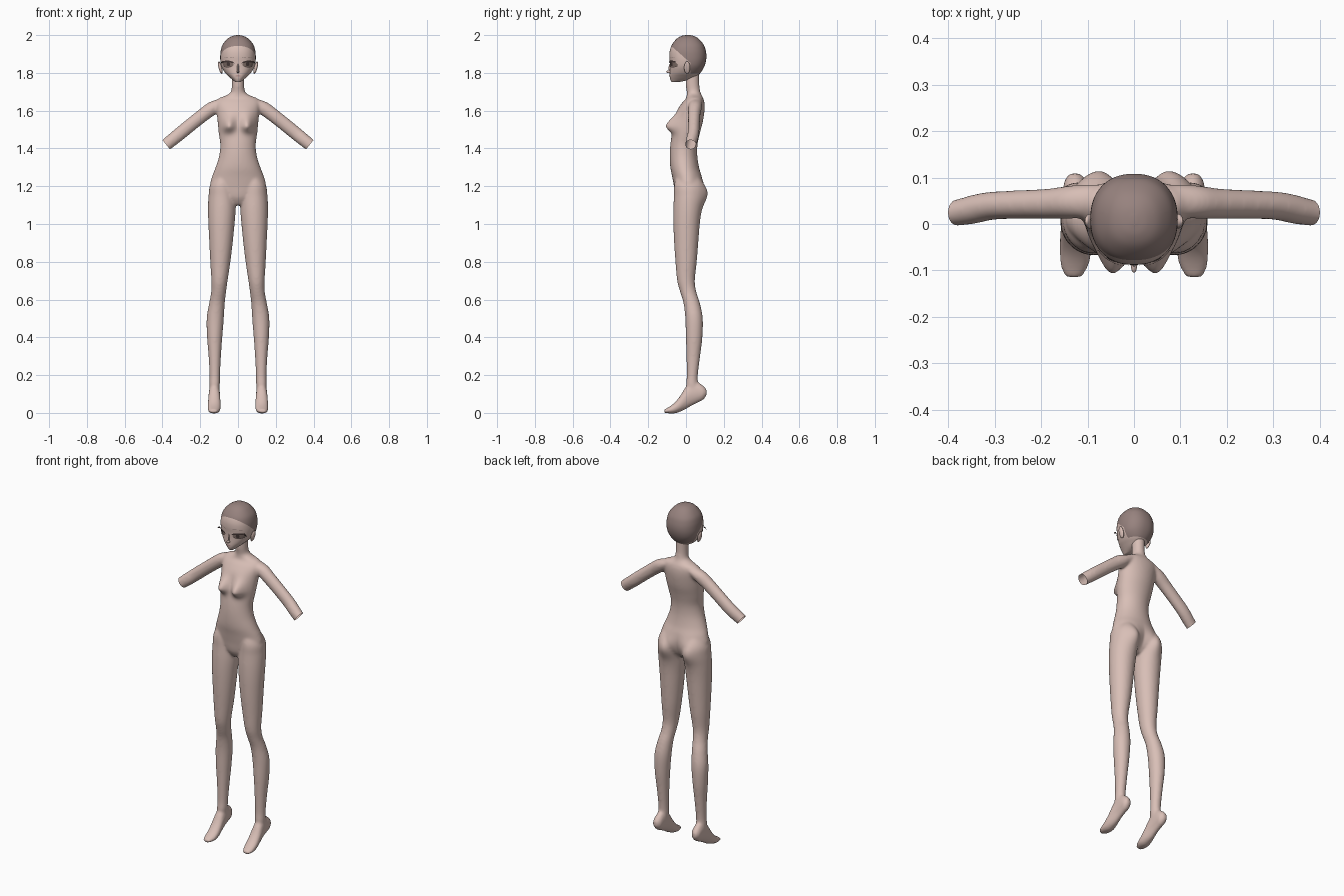
import bpy, bmesh, math
from mathutils import Vector, Matrix

if "Cube" in bpy.data.objects:
    bpy.data.objects.remove(bpy.data.objects["Cube"])

X, Y, Z = Vector((1, 0, 0)), Vector((0, 1, 0)), Vector((0, 0, 1))


def material(name, rgb):
    m = bpy.data.materials.new(name)
    m.diffuse_color = (*rgb, 1)
    m.use_nodes = True
    m.node_tree.nodes["Principled BSDF"].inputs["Base Color"].default_value = m.diffuse_color
    return m


SKIN = material("skin", (0.69, 0.52, 0.47))
SCALP = material("scalp", (0.31, 0.225, 0.21))
DARK = material("lash_dark", (0.06, 0.04, 0.038))
IRIS = material("eye_brown", (0.22, 0.16, 0.14))
LIP = material("lip_pink", (0.5, 0.31, 0.29))


def smooth_rows(rows, steps):
    """Catmull-Rom interpolation of a section table."""
    out = []
    for i in range(len(rows) - 1):
        p0, p1, p2 = rows[max(i - 1, 0)], rows[i], rows[i + 1]
        p3 = rows[min(i + 2, len(rows) - 1)]
        for k in range(steps):
            t = k / steps
            out.append([0.5 * (2 * b + (c - a) * t + (2 * a - 5 * b + 4 * c - d) * t * t
                               + (3 * b - a - 3 * c + d) * t ** 3)
                        for a, b, c, d in zip(p0, p1, p2, p3)])
    out.append(list(rows[-1]))
    return out


def power(c, e):
    return math.copysign(abs(c) ** (2 / e), c)


def loft(bm, rows, origin, axis, u, v, mirror=1, n=40, e=2):
    """Closed superelliptical loft; a row is (t, u0, u1, v0, v1)."""
    rings = []
    for t, u0, u1, v0, v1 in rows:
        ring = []
        for i in range(n):
            a = 2 * math.pi * i / n
            p = (origin + axis * t + u * ((u0 + u1) / 2 + (u1 - u0) / 2 * power(math.cos(a), e))
                 + v * ((v0 + v1) / 2 + (v1 - v0) / 2 * power(math.sin(a), e)))
            ring.append(bm.verts.new((p.x * mirror, p.y, p.z)))
        rings.append(ring)
    for a, b in zip(rings, rings[1:]):
        for i in range(n):
            j = (i + 1) % n
            bm.faces.new((a[i], a[j], b[j], b[i]))
    bm.faces.new(rings[0])
    bm.faces.new(rings[-1])


def ellipsoid(bm, c, r, rot=0):
    m = Matrix.Translation(c) @ Matrix.Rotation(rot, 4, 'Y') @ Matrix.Diagonal((*r, 1))
    bmesh.ops.create_uvsphere(bm, u_segments=32, v_segments=20, radius=1, matrix=m)


def finish(name, bm, *mats, normals=True):
    if normals:
        bmesh.ops.recalc_face_normals(bm, faces=bm.faces[:])
    me = bpy.data.meshes.new(name)
    bm.to_mesh(me)
    bm.free()
    for m in mats:
        me.materials.append(m)
    for p in me.polygons:
        p.use_smooth = True
    ob = bpy.data.objects.new(name, me)
    bpy.context.collection.objects.link(ob)
    return ob


O = Vector((0, 0, 0))
bm = bmesh.new()

# torso and neck: height, half width, front, back
torso = [(1.10, .04, -.03, .04), (1.14, .105, -.054, .065), (1.2, .146, -.064, .083),
         (1.25, .138, -.073, .082), (1.3, .119, -.083, .069), (1.36, .1, -.086, .06),
         (1.42, .094, -.083, .061), (1.48, .102, -.074, .073), (1.54, .108, -.062, .089),
         (1.6, .114, -.047, .098), (1.64, .118, -.022, .098), (1.665, .103, 0, .092),
         (1.682, .06, .004, .083), (1.70, .038, .004, .076), (1.74, .033, -.002, .071),
         (1.82, .034, -.002, .071)]
loft(bm, smooth_rows([(z, -w, w, f, b) for z, w, f, b in torso], 5), O, Z, X, Y)

# leg: height, inner, outer, front, back
leg = [(1.28, .04, .1, -.045, .05), (1.21, .025, .146, -.062, .08), (1.15, .014, .156, -.064, .088),
       (1.08, .012, .159, -.067, .082), (1.0, .018, .157, -.067, .073), (.9, .028, .152, -.063, .065),
       (.8, .04, .147, -.056, .057), (.7, .055, .141, -.047, .047), (.64, .063, .142, -.031, .055),
       (.58, .07, .153, -.013, .074), (.5, .075, .166, -.004, .089), (.4, .083, .164, -.001, .087),
       (.3, .09, .156, .002, .075), (.2, .095, .151, .004, .063), (.15, .096, .152, .0, .064),
       (.11, .1, .15, .005, .08)]
# foot on tiptoe: depth, inner, outer, bottom, top
foot = [(.109, .115, .14, .092, .125), (.09, .1, .151, .068, .145), (.06, .097, .153, .053, .165),
        (.03, .096, .154, .038, .165), (0, .094, .157, .02, .14), (-.03, .091, .16, .006, .092),
        (-.06, .091, .161, -.003, .055), (-.09, .097, .159, -.003, .032), (-.115, .11, .15, 0, .018)]
# arm: distance back from the cut, then across and depth extents
arm = [(-.03, -.033, .033, -.004, .05), (0, -.033, .033, -.004, .053), (.05, -.035, .034, .001, .064),
       (.1, -.036, .035, .009, .07), (.18, -.036, .035, .011, .073), (.26, -.038, .034, .011, .077),
       (.32, -.042, .03, .012, .084), (.38, -.04, .006, .015, .085)]
CUT, ARM = Vector((.38, 0, 1.42)), Vector((-.775, 0, .632))
for s in (1, -1):
    loft(bm, smooth_rows(leg, 5), O, Z, X, Y, s)
    loft(bm, smooth_rows(foot, 5), O, Y, X, Z, s)
    loft(bm, smooth_rows(arm, 5), CUT, ARM, Vector((.632, 0, .775)), Y, s)

# fuse into one skin
raw = finish("body_raw", bm, SKIN)
mod = raw.modifiers.new("fuse", 'REMESH')
mod.mode, mod.voxel_size, mod.use_smooth_shade = 'VOXEL', .006, True
mod = raw.modifiers.new("soften", 'SMOOTH')
mod.factor, mod.iterations = .5, 14
baked = bpy.data.meshes.new_from_object(raw.evaluated_get(bpy.context.evaluated_depsgraph_get()))
bpy.data.objects.remove(raw)
bm = bmesh.new()
bm.from_mesh(baked)

# swell the breasts and buttocks
for v in bm.verts:
    x, y, z = abs(v.co.x), v.co.y, v.co.z
    if y < .02 and 1.38 < z < 1.68 and x < .14:
        sz = .05 if z > 1.52 else .033
        k = math.exp(-((x - .05) / .034) ** 2 - ((z - 1.52) / sz) ** 2)
        v.co.y -= .048 * k * min(1, (.02 - y) / .05)
    if y > .01 and 1.0 < z < 1.35:
        k = math.exp(-((x - .068) / .055) ** 2 - ((z - 1.165) / .065) ** 2)
        v.co.y += .028 * k * min(1, (y - .01) / .05)

# open the arm ends
for s in (1, -1):
    faces = [f for f in bm.faces if f.calc_center_median().x * s > .25]
    geom = list({e for f in faces for e in (*f.verts, *f.edges)}) + faces
    bmesh.ops.bisect_plane(bm, geom=geom, plane_co=(s * CUT.x, 0, CUT.z),
                           plane_no=(-s * ARM.x, 0, -ARM.z), clear_outer=True)
for f in bm.faces:
    f.material_index = 0
finish("body", bm, SKIN, normals=False)

# head: height, half width, front, back
head = [(2.0, .006, .0, .018), (1.995, .03, -.025, .042), (1.98, .056, -.05, .068),
        (1.95, .081, -.074, .093), (1.92, .091, -.085, .104), (1.89, .094, -.088, .108),
        (1.86, .093, -.086, .105), (1.83, .086, -.085, .095), (1.80, .068, -.086, .077),
        (1.78, .048, -.086, .054), (1.765, .031, -.083, .025), (1.752, .014, -.077, -.035)]
hrows = smooth_rows([(z, -w, w, f, b) for z, w, f, b in head], 5)
EXP = 2.25
bm = bmesh.new()
loft(bm, hrows, O, Z, X, Y, n=64, e=EXP)
# hairline cuts: sloping over the brow, then down behind the ears to the nape
hair_co, hair_no = Vector((0, 0, 1.874)), Vector((0, .88, 1)).normalized()
for co, no in ((hair_co, hair_no), (Vector((0, .025, 0)), Y), (Vector((0, 0, 1.797)), Z)):
    bmesh.ops.bisect_plane(bm, geom=bm.verts[:] + bm.edges[:] + bm.faces[:],
                           plane_co=co, plane_no=no)
for f in bm.faces:
    c = f.calc_center_median()
    f.material_index = int((c - hair_co).dot(hair_no) > 0 or (c.y > .025 and c.z > 1.797))
finish("head", bm, SKIN, SCALP)

# nose and ears
bm = bmesh.new()
ellipsoid(bm, (0, -.086, 1.806), (.007, .019, .008))
ellipsoid(bm, (0, -.082, 1.825), (.005, .01, .025))
finish("nose", bm, SKIN)
bm = bmesh.new()
for s in (1, -1):
    ellipsoid(bm, (s * .094, .006, 1.828), (.009, .016, .034), s * .25)
finish("ears", bm, SKIN)


def face_y(x, z):
    """Front surface of the head at x, z."""
    for a, b in zip(hrows, hrows[1:]):
        if b[0] <= z <= a[0]:
            t = (a[0] - z) / (a[0] - b[0])
            w, f, k = (a[i] + (b[i] - a[i]) * t for i in (2, 3, 4))
            q = 1 - min(abs(x) / w, 1) ** EXP
            return (f + k) / 2 - (k - f) / 2 * q ** (1 / EXP)
    return -.08


def strip(name, x0, x1, mid, half, mat, lift, sides=(1, -1), ymax=1):
    """Thin plate on the face between x0 and x1; mid and half give height by t."""
    bm = bmesh.new()
    for s in sides:
        cols = []
        for i in range(21):
            t = i / 20
            x, col = x0 + (x1 - x0) * t, []
            for j in range(5):
                z = mid(t) + half(t) * (j / 2 - 1)
                col.append(bm.verts.new((s * x, min(face_y(x, z), ymax) - lift, z)))
            cols.append(col)
        for a, b in zip(cols, cols[1:]):
            for j in range(4):
                q = (a[j], b[j], b[j + 1], a[j + 1])
                bm.faces.new(q if s > 0 else q[::-1])
    finish(name, bm, mat, normals=False)


def bulge(t):
    return math.sqrt(max(t * (1 - t), 0)) * 2


# eyes, lashes, brows, lips
strip("eyes", .024, .08, lambda t: 1.844, lambda t: .001 + .015 * bulge(t), IRIS, .002)
strip("pupils", .042, .06, lambda t: 1.846, lambda t: .0005 + .01 * bulge(t), DARK, .004)
strip("upper_lashes", .019, .094, lambda t: 1.848 + .012 * bulge(t), lambda t: .001 + .004 * bulge(t),
      DARK, .006, ymax=-.05)
strip("lower_lashes", .034, .08, lambda t: 1.84 - .01 * bulge(t), lambda t: .001, DARK, .004)
strip("brows", .02, .075, lambda t: 1.876 + .008 * bulge(t), lambda t: .001, SCALP, .002)
strip("lips", -.014, .014, lambda t: 1.784, lambda t: .0005 + .0035 * bulge(t), LIP, .004, (1,))
